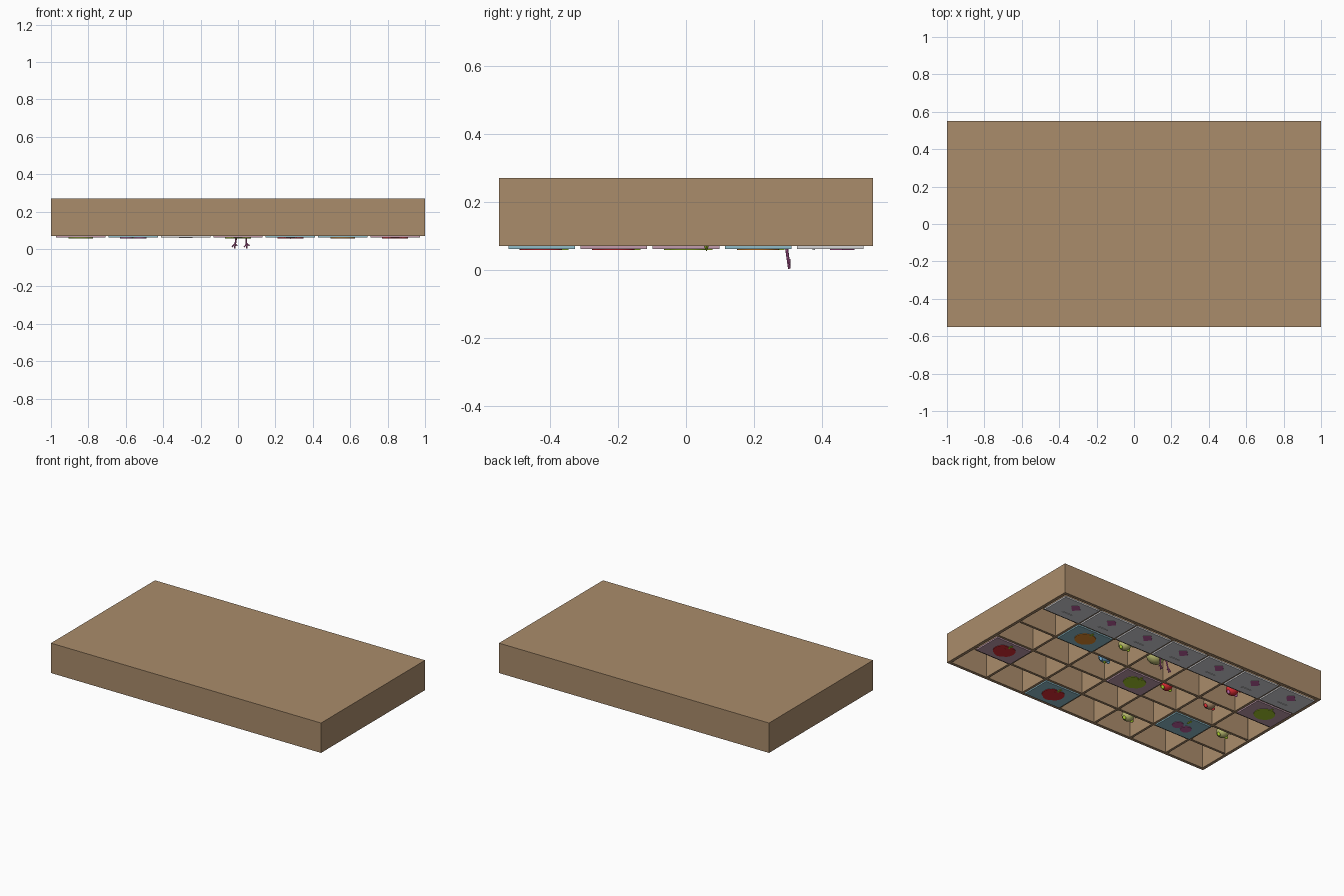
import bpy, math
from mathutils import Vector

if "Cube" in bpy.data.objects:
    bpy.data.objects.remove(bpy.data.objects["Cube"])

def mat(name, rgb):
    m = bpy.data.materials.new(name)
    lin = [((c/255 + 0.055)/1.055)**2.4 for c in rgb]
    m.diffuse_color = (*lin, 1)
    m.use_nodes = True
    m.node_tree.nodes["Principled BSDF"].inputs["Base Color"].default_value = m.diffuse_color
    return m

WOOD = mat("wood_tan", (170, 140, 107))
GREY = mat("pale_grey", (215, 215, 218))
TEAL = mat("pale_teal", (145, 190, 202))
PINK = mat("dusty_pink", (195, 158, 175))
RED = mat("red", (222, 45, 52))
ORANGE = mat("orange", (235, 145, 45))
GREEN = mat("leaf_green", (165, 200, 45))
PURPLE = mat("plum", (190, 95, 160))
OLIVE = mat("olive", (185, 185, 112))
BLUE = mat("sky_blue", (115, 170, 205))

PX, PY = 0.28, 0.212            # cell pitch
def cell(col, row):             # column 0 at +x, row 0 at +y
    return (3 - col)*PX, (2 - row)*PY

def finish(name, material, smooth=False):
    o = bpy.context.object
    o.name = name
    o.data.materials.append(material)
    if smooth:
        bpy.ops.object.transform_apply(location=False, rotation=True, scale=True)
        bpy.ops.object.shade_smooth_by_angle()
    return o

def box(name, lo, hi, material, rot=0):
    lo, hi = Vector(lo), Vector(hi)
    bpy.ops.mesh.primitive_cube_add(size=1, location=(lo + hi)/2, rotation=(0, 0, rot))
    bpy.context.object.scale = hi - lo
    return finish(name, material)

def ball(name, loc, scale, material):
    bpy.ops.mesh.primitive_uv_sphere_add(segments=20, ring_count=12, radius=1, location=loc)
    bpy.context.object.scale = scale
    return finish(name, material, True)

def disc(name, x, y, rx, ry, z0, z1, material):
    bpy.ops.mesh.primitive_cylinder_add(vertices=24, radius=1, depth=1, location=(x, y, (z0+z1)/2))
    bpy.context.object.scale = (rx, ry, z1 - z0)
    return finish(name, material, True)

def rod(name, a, b, r1, r2, material):
    a, b = Vector(a), Vector(b)
    d = b - a
    bpy.ops.mesh.primitive_cone_add(vertices=8, radius1=r1, radius2=r2, depth=d.length,
                                    location=(a+b)/2, rotation=d.to_track_quat('Z', 'Y').to_euler())
    return finish(name, material, True)

# Tray: back panel, outer walls, dividers
Z0, Z1 = 0.07, 0.27
box("back_panel", (-1, -.55, .25), (1, .55, Z1), WOOD)
for s in (-1, 1):
    box("end_wall", (min(s, s*.98), -.55, Z0), (max(s, s*.98), .55, .25), WOOD)
    box("long_wall", (-.98, min(s*.55, s*.53), Z0), (.98, max(s*.55, s*.53), .25), WOOD)
for i in range(6):
    x = (i - 2.5)*PX
    box("cross_divider", (x - .008, -.53, Z0), (x + .008, .53, .25), WOOD)
for j in range(4):
    y = (j - 1.5)*PY
    for i in range(7):
        x = (i - 3)*PX
        box("long_divider", (x - .132, y - .008, Z0), (x + .132, y + .008, .25), WOOD)

# Lids covering some cells
def lid(col, row, material):
    x, y = cell(col, row)
    box("lid", (x - .132, y - .098, .061), (x + .132, y + .098, .071), material)
    return x, y

# Grey lid row, each with a plain plum lozenge and a dash
for c in range(7):
    x, y = lid(c, 0, GREY)
    y += .01
    box("lozenge_plate", (x - .026, y + .0, .058), (x + .026, y + .05, .0612), PURPLE, math.pi/4)
    box("dash_plate", (x - .035, y - .062, .058), (x + .035, y - .054, .0612), GREY)

# Fruit lids: lobes given as (dx, dy, rx, ry)
apple = [(-.025, .005, .045, .055), (.025, .005, .045, .055), (0, -.02, .045, .045)]
orb = [(0, 0, .066, .062)]
cherries = [(-.036, -.015, .034, .036), (.036, -.005, .034, .036)]
for c, r, base, fruit, lobes in [(1, 1, TEAL, ORANGE, orb), (0, 3, PINK, RED, apple),
                                 (2, 4, TEAL, RED, apple), (3, 2, PINK, GREEN, apple),
                                 (5, 3, TEAL, PURPLE, cherries), (6, 1, PINK, GREEN, orb)]:
    x, y = lid(c, r, base)
    for k, (dx, dy, rx, ry) in enumerate(lobes):
        disc("fruit_plate", x + dx, y + dy, rx, ry, .0575 + k*.0003, .0612, fruit)
    box("stem_plate", (x - .006, y + .045, .0572), (x + .006, y + .078, .0612), GREEN)

# Small figures standing on the inside of the back panel, heads toward the opening
def figure(col, row, body, head, trim, dx=0.0, dy=.035):
    x, y = cell(col, row)
    x, y = x + dx, y + dy
    ball("figure_body", (x, y, .185), (.042, .036, .066), body)
    ball("figure_head", (x, y, .108), (.04, .036, .035), head)
    for s in (-1, 1):
        rod("figure_arm", (x + s*.03, y, .17), (x + s*.075, y - .01, .125), .011, .007, body)
        ball("figure_ear", (x + s*.028, y, .085), (.012, .01, .014), trim)
    return x, y

figure(2, 1, OLIVE, OLIVE, GREEN)
figure(4, 4, OLIVE, OLIVE, GREEN)
figure(6, 3, OLIVE, OLIVE, GREEN)
figure(5, 1, RED, RED, PURPLE)
figure(5, 2, PURPLE, WOOD, RED)
figure(4, 2, RED, RED, GREEN, .06, .04)
x, y = figure(2, 2, BLUE, BLUE, BLUE, 0, .06)
rod("leaf_tip", (x, y, .085), (x, y, .055), .014, .001, GREEN)

# Large round figure with long forked feelers poking out
ball("round_body", (.03, .235, .18), (.07, .06, .07), OLIVE)
ball("round_head", (.035, .243, .122), (.058, .052, .05), OLIVE)
for fx in (-.018, .047):
    rod("feeler", (fx*.6 + .01, .288, .12), (fx, .304, .003), .005, .004, PURPLE)
    for s in (-1, 1):
        rod("feeler_prong", (fx, .304, .028), (fx + s*.015, .304, .014 + .004*s), .004, .003, PURPLE)
